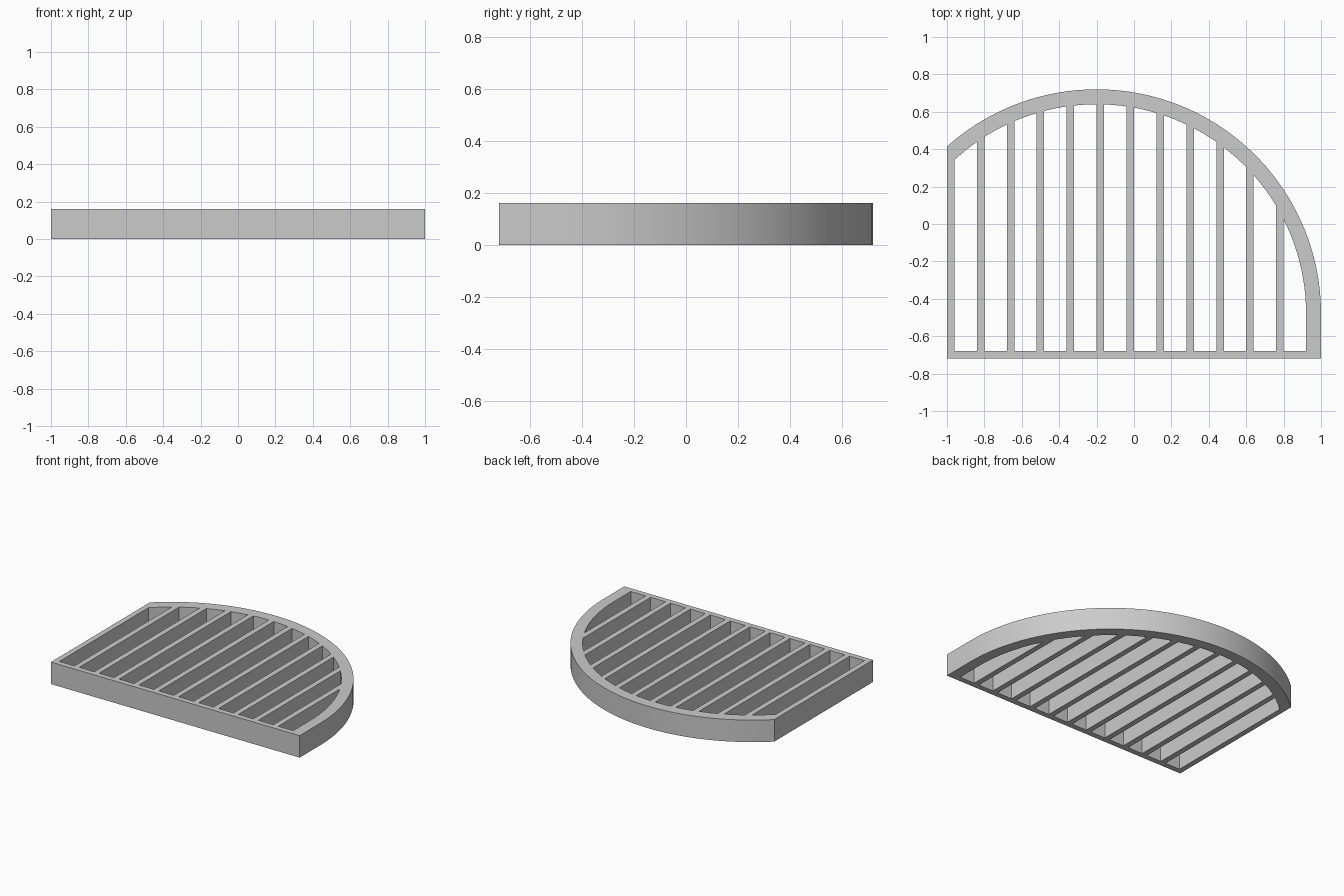
import bpy
import bmesh
from math import acos, cos, sin, radians, ceil

if "Cube" in bpy.data.objects:
    bpy.data.objects.remove(bpy.data.objects["Cube"], do_unlink=True)

HEIGHT = 0.16
CX, CY = -0.2, -0.48              # centre of the rounded edge
R_OUT, R_IN = 1.2, 1.12
LEFT, FRONT = -1.0, -0.72
WALL, PITCH, SLOTS = 0.04, 0.16, 12


def arched_outline(x0, x1, y0, radius):
    """Flat bottom, straight sides, top following the arc from x1 back to x0."""
    a0 = acos(max(-1, min(1, (x1 - CX) / radius)))
    a1 = acos((x0 - CX) / radius)
    n = max(4, ceil((a1 - a0) / radians(2)))
    angles = [a0 + (a1 - a0) * i / n for i in range(n + 1)]
    arc = [(CX + radius * cos(a), CY + radius * sin(a)) for a in angles]
    return [(x0, y0), (x1, y0)] + arc


def add_outline(curve, points):
    spline = curve.splines.new("POLY")
    spline.points.add(len(points) - 1)
    for p, (x, y) in zip(spline.points, points):
        p.co = (x, y, 0, 1)
    spline.use_cyclic_u = True


# Grille profile: outer outline pierced by the slots between the slats
profile = bpy.data.curves.new("grille_profile", "CURVE")
profile.dimensions = "2D"
profile.fill_mode = "BOTH"
profile.extrude = HEIGHT / 2
add_outline(profile, arched_outline(LEFT, CX + R_OUT, FRONT, R_OUT))
for i in range(SLOTS):
    x0 = LEFT + WALL + i * PITCH
    add_outline(profile, arched_outline(x0, x0 + PITCH - WALL, FRONT + WALL, R_IN))

# Turn the profile into one solid mesh standing on the floor
grille = bpy.data.objects.new("slatted_grille", profile)
bpy.context.collection.objects.link(grille)
bpy.ops.object.select_all(action="DESELECT")
grille.select_set(True)
bpy.context.view_layer.objects.active = grille
bpy.ops.object.convert(target="MESH")
grille = bpy.context.view_layer.objects.active
mesh = grille.data

bm = bmesh.new()
bm.from_mesh(mesh)
bmesh.ops.remove_doubles(bm, verts=bm.verts, dist=0.0005)
bmesh.ops.translate(bm, verts=bm.verts, vec=(0, 0, HEIGHT / 2))
bmesh.ops.recalc_face_normals(bm, faces=bm.faces)
bm.to_mesh(mesh)
bm.free()

# Single grey finish
grey = bpy.data.materials.new("plain_grey")
grey.use_nodes = True
colour = (0.6, 0.6, 0.6, 1)
grey.diffuse_color = colour
grey.node_tree.nodes["Principled BSDF"].inputs["Base Color"].default_value = colour
mesh.materials.clear()
mesh.materials.append(grey)

bpy.ops.object.shade_smooth_by_angle(angle=radians(30))
